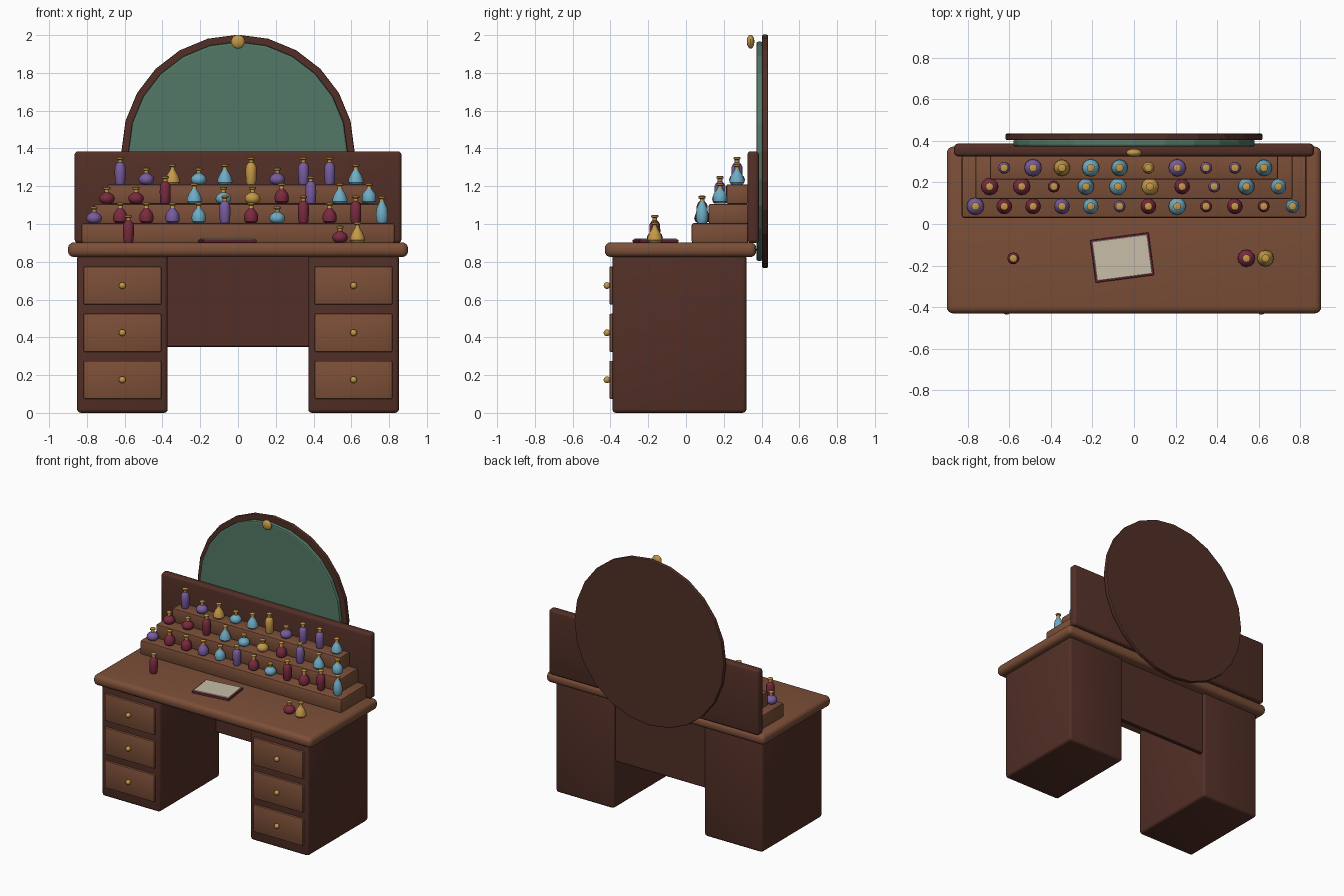
import bpy, bmesh, math
from mathutils import Matrix

if "Cube" in bpy.data.objects:
    bpy.data.objects.remove(bpy.data.objects["Cube"])


def material(name, r, g, b):
    lin = [((c / 255 + 0.055) / 1.055) ** 2.4 for c in (r, g, b)]
    m = bpy.data.materials.new(name)
    m.diffuse_color = (*lin, 1)
    m.use_nodes = True
    m.node_tree.nodes["Principled BSDF"].inputs["Base Color"].default_value = m.diffuse_color
    return m


DARK = material("dark wood", 82, 47, 38)
WOOD = material("warm wood", 124, 79, 56)
GLASS = material("mirror green", 84, 120, 102)
BRASS = material("brass", 196, 152, 72)
WINE = material("wine glass", 122, 42, 62)
PURPLE = material("purple glass", 120, 92, 158)
BLUE = material("blue glass", 110, 172, 196)
PAPER = material("cream paper", 200, 189, 168)


def finish(bm, name, mats, smooth=True, angle=35):
    me = bpy.data.meshes.new(name)
    bmesh.ops.recalc_face_normals(bm, faces=bm.faces)
    bm.to_mesh(me)
    bm.free()
    ob = bpy.data.objects.new(name, me)
    bpy.context.collection.objects.link(ob)
    for m in mats:
        me.materials.append(m)
    if smooth:
        bpy.ops.object.select_all(action='DESELECT')
        ob.select_set(True)
        bpy.context.view_layer.objects.active = ob
        bpy.ops.object.shade_smooth_by_angle(angle=math.radians(angle))
    return ob


def box(name, mat, x, y, z, bevel=0.01, segs=3, turn=0):
    """Rounded box from (min, max) ranges."""
    bm = bmesh.new()
    bmesh.ops.create_cube(bm, size=1)
    lo, hi = zip(x, y, z)
    size = [b - a for a, b in zip(lo, hi)]
    mid = [(a + b) / 2 for a, b in zip(lo, hi)]
    bmesh.ops.scale(bm, vec=size, verts=bm.verts)
    if bevel:
        bmesh.ops.bevel(bm, geom=bm.edges[:], offset=bevel, segments=segs,
                        profile=0.5, affect='EDGES')
    bmesh.ops.transform(bm, matrix=Matrix.Translation(mid) @ Matrix.Rotation(turn, 4, 'Z'),
                        verts=bm.verts)
    return finish(bm, name, [mat])


def ball(name, mat, pos, scale):
    bm = bmesh.new()
    bmesh.ops.create_uvsphere(bm, u_segments=16, v_segments=10, radius=1)
    bmesh.ops.transform(bm, matrix=Matrix.Translation(pos) @ Matrix.Diagonal((*scale, 1)),
                        verts=bm.verts)
    return finish(bm, name, [mat])


def disc(name, mat, radius, y0, y1, z, sides, bevel):
    """Upright disc facing -y."""
    bm = bmesh.new()
    bmesh.ops.create_cone(bm, cap_ends=True, segments=sides, radius1=radius,
                          radius2=radius, depth=y1 - y0)
    rim = [e for e in bm.edges if abs(e.verts[0].co.z - e.verts[1].co.z) < 1e-5]
    bmesh.ops.bevel(bm, geom=rim, offset=bevel, segments=2, profile=0.5, affect='EDGES')
    bmesh.ops.transform(bm, matrix=Matrix.Translation((0, (y0 + y1) / 2, z))
                        @ Matrix.Rotation(math.pi / 2, 4, 'X'), verts=bm.verts)
    return finish(bm, name, [mat], smooth=False)


# Bottle body outlines (radius, height); the stopper is added above the last point
SHAPES = {
    'squat': [(.022, 0), (.036, .010), (.042, .025), (.037, .042), (.022, .054), (.012, .060)],
    'round': [(.022, 0), (.035, .010), (.038, .030), (.034, .052), (.022, .068), (.012, .080)],
    'pear': [(.030, 0), (.040, .012), (.038, .030), (.027, .055), (.017, .070), (.012, .080)],
    'tall': [(.022, 0), (.027, .012), (.029, .060), (.028, .095), (.020, .110), (.012, .117)],
    'vase': [(.024, 0), (.030, .015), (.033, .045), (.028, .080), (.018, .102), (.012, .115)],
}


def bottle(name, shape, mat, x, y, z):
    body = SHAPES[shape]
    t = body[-1][1]
    rings = body + [(.012, t + .014), (.019, t + .018), (.019, t + .026), (.012, t + .029)]
    sides = 12
    bm = bmesh.new()
    loops = [[bm.verts.new((x + r * math.cos(a), y + r * math.sin(a), z + h))
              for a in [math.tau * i / sides for i in range(sides)]] for r, h in rings]
    for k, (a, b) in enumerate(zip(loops, loops[1:])):
        for i in range(sides):
            j = (i + 1) % sides
            bm.faces.new((a[i], a[j], b[j], b[i])).material_index = int(k >= len(body) - 1)
    bm.faces.new(loops[0][::-1])
    bm.faces.new(loops[-1]).material_index = 1
    return finish(bm, name, [mat, BRASS], angle=40)


# Desk: pedestals with three drawers each, top and back panel
for side, s in (("left", -1), ("right", 1)):
    c = s * 0.612
    box(f"{side}_pedestal", DARK, (c - .24, c + .24), (-.39, .32), (0, .84), .02)
    for i, z in enumerate((.175, .424, .674)):
        box(f"{side}_drawer_{i + 1}", WOOD, (c - .206, c + .206), (-.406, -.37),
            (z - .101, z + .101), .008, 2)
        ball(f"{side}_drawer_knob_{i + 1}", BRASS, (c, -.418, z), (.018, .018, .018))
box("desk_top", WOOD, (-.9, .9), (-.43, .372), (.825, .903), .032, 4)
box("back_panel", DARK, (-.39, .39), (.27, .30), (.35, .84), .004, 1)

# Display steps and backboard
box("backboard", DARK, (-.865, .865), (.325, .386), (.9, 1.385), .018)
for i, (w, y, z) in enumerate(((.828, .03, .9), (.762, .12, 1.002), (.692, .213, 1.106))):
    box(f"display_step_{i + 1}", WOOD, (-w, w), (y, .33), (z, z + .104), .01, 2)

# Round mirror with finial
disc("mirror_frame", DARK, .617, .403, .435, 1.385, 24, .006)
disc("mirror_glass", GLASS, .58, .372, .406, 1.385, 24, .01)
ball("mirror_finial", BRASS, (0, .342, 1.965), (.037, .02, .037))

# Notebook lying on the desk
box("notebook_cover", WINE, (-.199, .085), (-.265, -.058), (.902, .918), .002, 1, math.radians(7.5))
box("notebook_page", PAPER, (-.191, .077), (-.257, -.066), (.905, .923), .002, 1, math.radians(7.5))

# Rows of bottles: (spread, depth, height, shape and colour codes)
KIND = {'s': 'squat', 'r': 'round', 'p': 'pear', 't': 'tall', 'v': 'vase'}
TINT = {'W': WINE, 'P': PURPLE, 'B': BLUE, 'G': BRASS}
ROWS = (
    (.762, .085, 1.004, "sP rW rW rP rB tP rW sB tW rW tW vB"),
    (.694, .18, 1.108, "sW sW tW pB sB sG rW tP pB rB"),
    (.624, .27, 1.209, "tP sP pG sB pB tG sP tP tP pB"),
)
for row, (w, y, z, codes) in enumerate(ROWS):
    codes = codes.split()
    for i, (k, t) in enumerate(codes):
        x = -w + 2 * w * i / (len(codes) - 1)
        bottle(f"bottle_row{row + 1}_{i + 1}", KIND[k], TINT[t], x, y, z)
bottle("desk_bottle_tall", 'tall', WINE, -.58, -.165, .902)
bottle("desk_bottle_squat", 'squat', WINE, .54, -.165, .902)
bottle("desk_bottle_pear", 'pear', BRASS, .632, -.165, .902)
